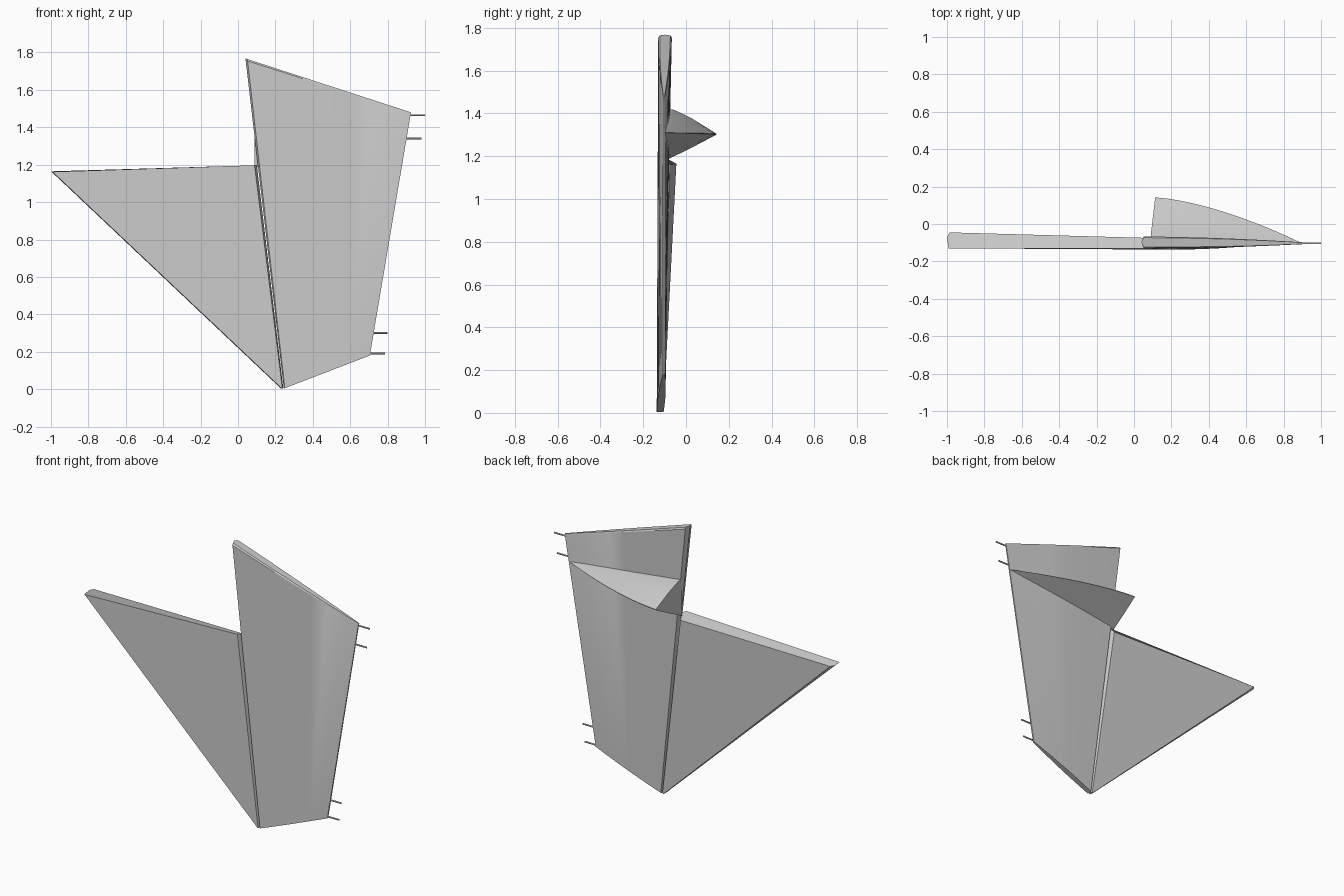
import bpy, bmesh, math
from mathutils import Vector

cube = bpy.data.objects.get("Cube")
if cube:
    bpy.data.objects.remove(cube)

grey = bpy.data.materials.new("panel grey")
grey.use_nodes = True
grey.diffuse_color = (0.6, 0.6, 0.6, 1)
grey.node_tree.nodes["Principled BSDF"].inputs["Base Color"].default_value = (0.6, 0.6, 0.6, 1)


def loft(name, rings, smooth=25):
    """Skin closed rings of points and cap both ends."""
    bm = bmesh.new()
    loops = [[bm.verts.new(p) for p in ring] for ring in rings]
    n = len(loops[0])
    for a, b in zip(loops, loops[1:]):
        for i in range(n):
            j = (i + 1) % n
            bm.faces.new((a[i], a[j], b[j], b[i]))
    bm.faces.new(loops[0])
    bm.faces.new(loops[-1][::-1])
    bmesh.ops.recalc_face_normals(bm, faces=bm.faces)
    mesh = bpy.data.meshes.new(name)
    bm.to_mesh(mesh)
    bm.free()
    obj = bpy.data.objects.new(name, mesh)
    bpy.context.collection.objects.link(obj)
    mesh.materials.append(grey)
    bpy.ops.object.select_all(action="DESELECT")
    obj.select_set(True)
    bpy.context.view_layer.objects.active = obj
    bpy.ops.object.shade_smooth_by_angle(angle=math.radians(smooth))
    return obj


def flap_section(lead, trail, front, back, drop=0.0, steps=8):
    """Thin tapered section: bevelled hinge edge, gently bowed faces."""
    lead, trail = Vector((lead[0], 0, lead[1])), Vector((trail[0], 0, trail[1]))
    ring = [lead + Vector((0, (front[0] + back[0]) / 2, 0))]
    for side, ys in ((-1, front), (1, back)):
        pts = []
        for i in range(steps + 1):
            t = 0.012 + 0.988 * i / steps
            p = lead.lerp(trail, t)
            p.y = ys[0] + (ys[1] - ys[0]) * t + side * 0.006 * math.sin(math.pi * t)
            p.z -= drop
            pts.append(p)
        ring += pts if side < 0 else pts[::-1]
    return ring


# Main flap, its top edge slightly rounded
loft("main_flap", [
    flap_section((0.04, 1.768), (0.925, 1.48), (-0.122, -0.106), (-0.073, -0.1)),
    flap_section((0.041, 1.758), (0.924, 1.475), (-0.13, -0.107), (-0.066, -0.099)),
    flap_section((0.245, 0.003), (0.705, 0.18), (-0.137, -0.108), (-0.105, -0.098)),
])

# Triangular side panel, thicker at its outer tip
loft("side_panel", [
    [(0.088, -0.132, 1.197), (0.101, -0.105, 1.197), (0.092, -0.075, 1.16),
     (-0.985, -0.045, 1.165), (-1.0, -0.07, 1.165), (-0.992, -0.13, 1.162)],
    [(0.237, -0.137, 0.004), (0.242, -0.12, 0.004), (0.24, -0.105, 0.004),
     (0.232, -0.105, 0.004), (0.229, -0.12, 0.004), (0.234, -0.137, 0.004)],
])

# Fairing on the back, a tapering wedge with a curved ridge
rings = []
for i in range(13):
    t = i / 12
    x = 0.088 + 0.8 * t
    root = -0.075 - 0.025 * t
    reach = 0.215 * (1 - t ** 1.6) + 0.002
    half = 0.118 * (1 - t) ** 0.9 + 0.001
    mid = 1.303 + 0.007 * t
    lean = 0.025 * (1 - t)
    ring = [(x, root - 0.012 * (1 - t), mid - half), (x, root - 0.012 * (1 - t), mid + half)]
    for s, h in ((0.1, 0.95), (0.45, 0.64), (1, 0.02), (1, -0.02), (0.5, -0.5)):
        ring.append((x + lean * s, root + reach * s, mid + half * h))
    rings.append(ring)
loft("rear_fairing", rings, 30)

# Hinge pins along the free edge
for name, x, z in (("top_pin", 0.92, 1.465), ("upper_pin", 0.9, 1.34),
                   ("lower_pin", 0.72, 0.3), ("bottom_pin", 0.705, 0.19)):
    circle = [2 * math.pi * k / 10 for k in range(10)]
    loft(name, [[(px, -0.103 + 0.005 * math.cos(a), z + 0.005 * math.sin(a)) for a in circle]
                for px in (x - 0.02, x + 0.08)], 40)
